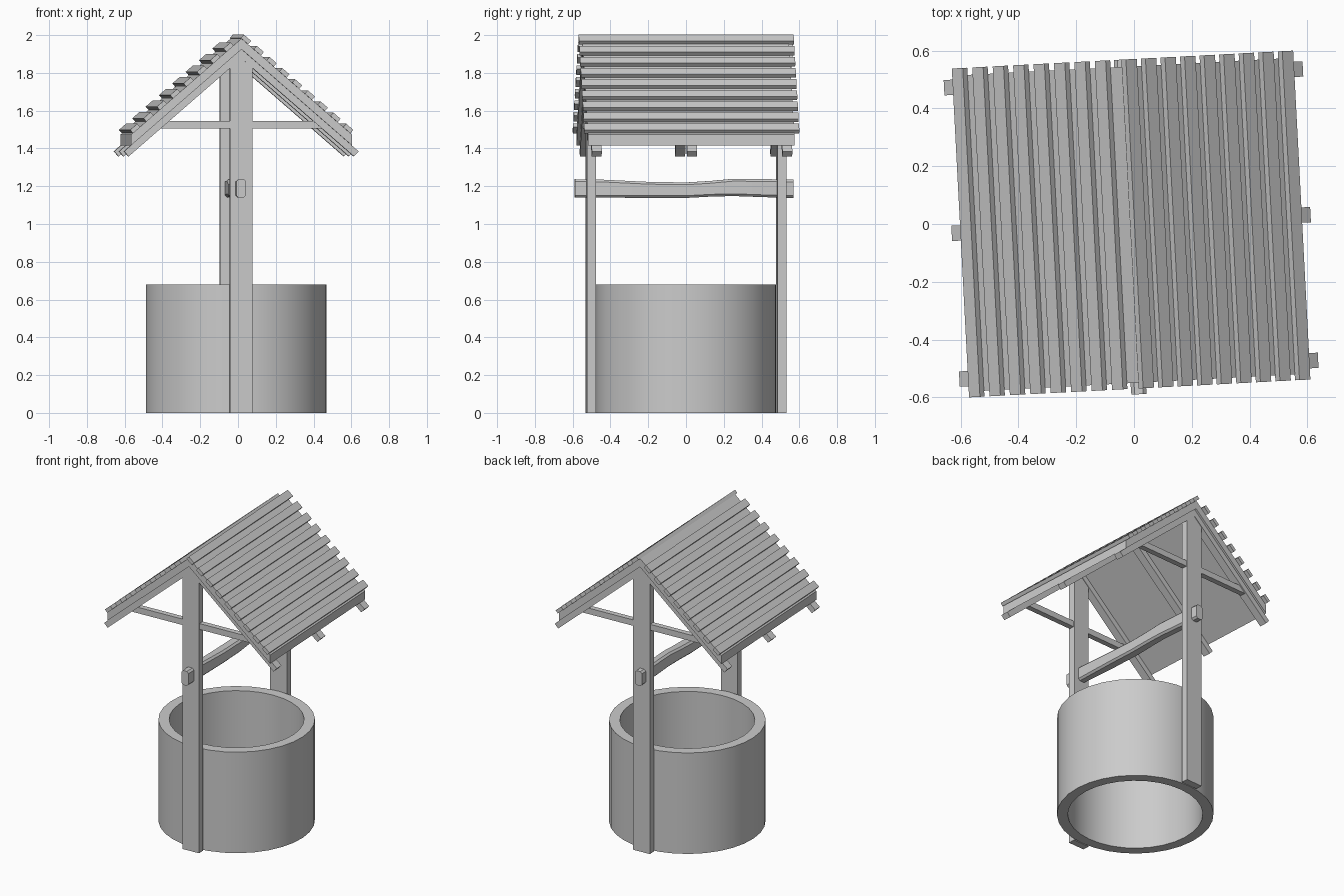
import bpy, bmesh, math
from mathutils import Matrix, Vector

cube = bpy.data.objects.get("Cube")
if cube:
    bpy.data.objects.remove(cube, do_unlink=True)

# Single plain material
grey = bpy.data.materials.new("plain grey")
grey.use_nodes = True
COLOR = (0.6, 0.6, 0.6, 1)
grey.diffuse_color = COLOR
grey.node_tree.nodes["Principled BSDF"].inputs["Base Color"].default_value = COLOR

# The whole well is turned slightly about the vertical axis
FRAME = Matrix.Translation((-0.01, 0, 0)) @ Matrix.Rotation(math.radians(3), 4, "Z")
RIDGE, PITCH = 1.982, math.radians(41)
RISE = math.tan(PITCH)


def finish(name, bm, smooth=False):
    bmesh.ops.recalc_face_normals(bm, faces=bm.faces)
    bm.transform(FRAME)
    mesh = bpy.data.meshes.new(name)
    bm.to_mesh(mesh)
    bm.free()
    mesh.materials.append(grey)
    obj = bpy.data.objects.new(name, mesh)
    bpy.context.collection.objects.link(obj)
    if smooth:
        bpy.ops.object.select_all(action="DESELECT")
        obj.select_set(True)
        bpy.context.view_layer.objects.active = obj
        bpy.ops.object.shade_smooth_by_angle(angle=math.radians(35))
    return obj


def loft(name, rings, closed=False, smooth=False):
    """Skin a list of equal rings of points; cap the ends unless closed."""
    bm = bmesh.new()
    rows = [[bm.verts.new(p) for p in ring] for ring in rings]
    n = len(rows[0])
    pairs = list(zip(rows, rows[1:])) + ([(rows[-1], rows[0])] if closed else [])
    for a, b in pairs:
        for i in range(n):
            j = (i + 1) % n
            bm.faces.new((a[i], a[j], b[j], b[i]))
    if not closed:
        bm.faces.new(rows[0])
        bm.faces.new(rows[-1])
    return finish(name, bm, smooth)


def prism(name, profile, y0, y1):
    """Extrude an x-z profile along y."""
    return loft(name, [[(x, y, z) for x, z in profile] for y in (y0, y1)])


def slope_bar(name, side, s0, s1, h0, h1, y0, y1):
    """Bar on a roof slope: s runs down from the ridge, h is height off the deck."""
    c, s = math.cos(PITCH), math.sin(PITCH)
    corners = [(s0, h0), (s1, h0), (s1, h1), (s0, h1)]
    prism(name, [(side * (d * c + h * s), RIDGE - d * s + h * c) for d, h in corners], y0, y1)


# Stone ring: an open tube
SEGMENTS = 32
section = [(0.478, 0), (0.478, 0.68), (0.412, 0.68), (0.412, 0)]
loft("well_wall", [[(r * math.cos(a), r * math.sin(a), z) for r, z in section]
                   for a in (math.tau * i / SEGMENTS for i in range(SEGMENTS))],
     closed=True, smooth=True)

# Posts with pointed tops and tie beams across them
for end, y in (("front", -0.505), ("back", 0.505)):
    prism(end + "_post", [(-0.06, 0), (0.06, 0), (0.06, 1.85), (0, 1.9), (-0.06, 1.85)],
          y - 0.0235, y + 0.0235)
    prism(end + "_tie_beam", [(-0.43, 1.505), (0.43, 1.505), (0.39, 1.545), (-0.39, 1.545)],
          y - 0.018, y + 0.018)

# Uneven winding beam through the posts: y, bottom, top, half width
stations = [(-0.59, 1.14, 1.237, 0.026), (-0.45, 1.14, 1.235, 0.03), (-0.2, 1.138, 1.223, 0.036),
            (0, 1.138, 1.22, 0.036), (0.13, 1.145, 1.228, 0.034), (0.25, 1.148, 1.239, 0.032),
            (0.45, 1.141, 1.237, 0.03), (0.57, 1.138, 1.235, 0.026)]
rings = []
for y, low, high, w in stations:
    b = 0.012
    rings.append([(x - 0.004, y, z) for x, z in (
        (-w + b, low), (w - b, low), (w, low + b), (w, high - b),
        (w - b, high), (-w + b, high), (-w, high - b), (-w, low + b))])
loft("winding_beam", rings, smooth=True)

# Roof deck: a chevron with upright eaves
EAVE, DEPTH = 0.585, 0.057
drop = EAVE * RISE
prism("roof_deck", [(0, RIDGE), (EAVE, RIDGE - drop), (EAVE, RIDGE - drop - DEPTH),
                    (0, RIDGE - DEPTH), (-EAVE, RIDGE - drop - DEPTH), (-EAVE, RIDGE - drop)],
      -0.55, 0.545)

# Rafters under the deck, three pairs meeting at the ridge
top = RIDGE - DEPTH
for label, y in (("front", -0.505), ("middle", 0), ("back", 0.505)):
    for side, hand in ((1, "left"), (-1, "right")):
        prism(f"{label}_{hand}_rafter",
              [(0, top), (side * 0.622, top - 0.622 * RISE),
               (side * 0.597, top - 0.597 * RISE - 0.048), (0, top - 0.048)],
              y - 0.0265, y + 0.0265)

# Slats: the left slope has one more, right at the ridge
for side, hand, count, step in ((1, "left", 9, 0.0898), (-1, "right", 8, 0.0938)):
    for k in range(count):
        low = 0.764 - k * step
        slope_bar(f"{hand}_slat_{k + 1}", side, low - 0.05, low, -0.001, 0.023, -0.57, 0.57)
